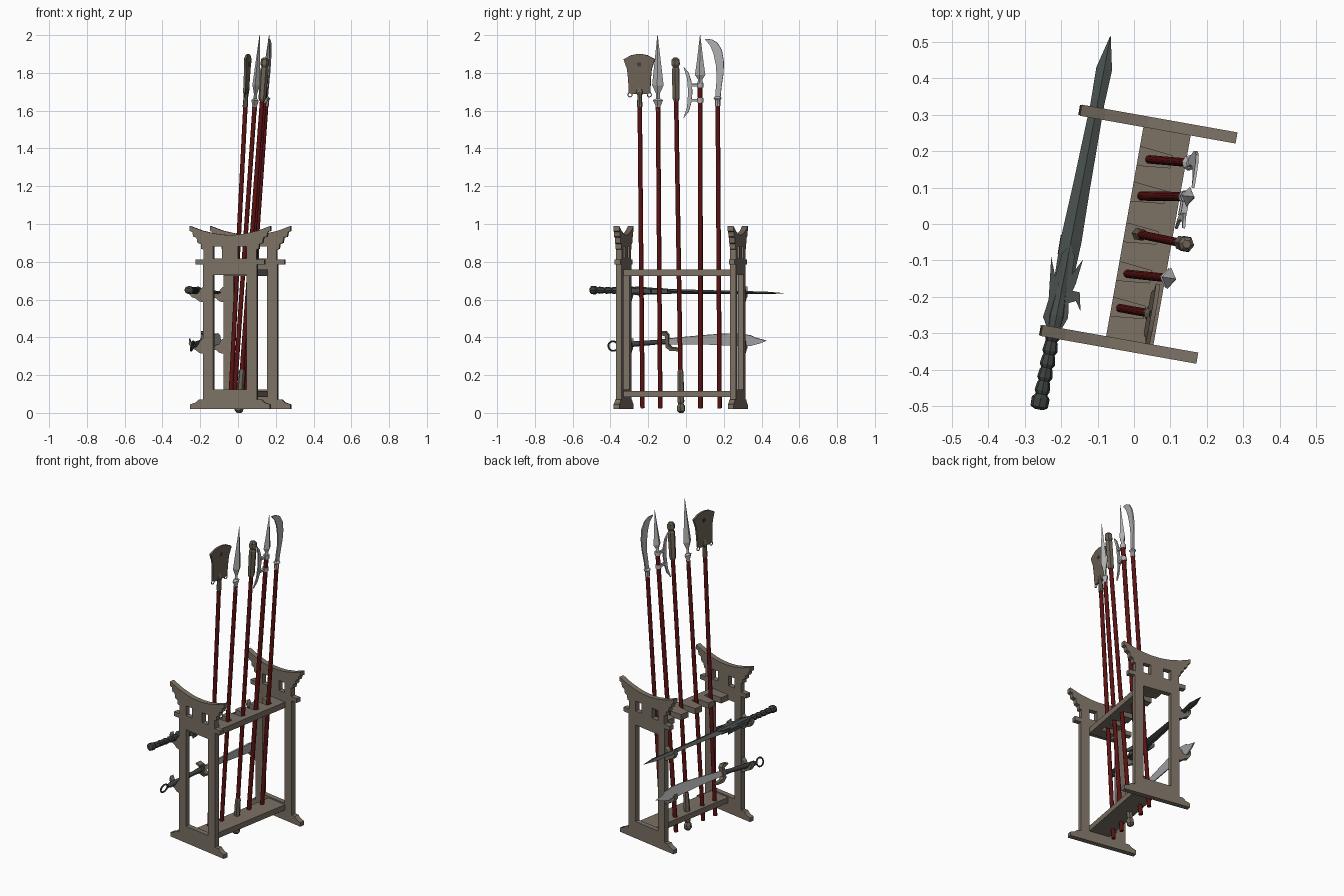
import bpy, bmesh, math
from mathutils import Matrix, Vector

if "Cube" in bpy.data.objects:
    bpy.data.objects.remove(bpy.data.objects["Cube"])


def material(name, rgb):
    m = bpy.data.materials.new(name)
    m.diffuse_color = (*rgb, 1)
    m.use_nodes = True
    m.node_tree.nodes["Principled BSDF"].inputs["Base Color"].default_value = m.diffuse_color
    return m


WOOD = material("grey brown wood", (0.2, 0.165, 0.13))
RED = material("dark red lacquer", (0.105, 0.006, 0.006))
STEEL = material("light steel", (0.45, 0.45, 0.46))
BRONZE = material("dull bronze", (0.155, 0.128, 0.095))
IRON = material("dark green iron", (0.066, 0.08, 0.077))
GRIP = material("dark grip", (0.045, 0.052, 0.05))


def basis(o, x, y, z):
    return Matrix((x, y, z)).transposed().to_4x4() if o is None else \
        Matrix.Translation(o) @ Matrix((x, y, z)).transposed().to_4x4()


# The rack is turned ten degrees: local u = depth, v = length, z = up
RACK = Matrix.Translation((0.014, -0.028, 0)) @ Matrix.Rotation(math.radians(-10.1), 4, 'Z')


def uz_plane(v):
    return RACK @ basis((0, v, 0), (1, 0, 0), (0, 0, 1), (0, -1, 0))


def add(name, mesh, M, mat, smooth=False):
    mesh.transform(M)
    mesh.materials.clear()
    mesh.materials.append(mat)
    ob = bpy.data.objects.new(name, mesh)
    bpy.context.collection.objects.link(ob)
    if smooth:
        bpy.ops.object.select_all(action='DESELECT')
        ob.select_set(True)
        bpy.context.view_layer.objects.active = ob
        bpy.ops.object.shade_smooth_by_angle(angle=math.radians(50))
    return ob


def plate(name, loops, thick, M, mat):
    """Flat shape from an outline (and optional hole outlines), extruded both ways."""
    cu = bpy.data.curves.new(name, 'CURVE')
    cu.dimensions, cu.fill_mode, cu.extrude = '2D', 'BOTH', thick / 2
    for pts in loops:
        sp = cu.splines.new('POLY')
        sp.points.add(len(pts) - 1)
        for p, c in zip(sp.points, pts):
            p.co = (c[0], c[1], 0, 1)
        sp.use_cyclic_u = True
    tmp = bpy.data.objects.new(name + "_outline", cu)
    bpy.context.collection.objects.link(tmp)
    dg = bpy.context.evaluated_depsgraph_get()
    me = bpy.data.meshes.new_from_object(tmp.evaluated_get(dg))
    bpy.data.objects.remove(tmp)
    bm = bmesh.new()
    bm.from_mesh(me)
    bmesh.ops.remove_doubles(bm, verts=bm.verts, dist=1e-5)
    bmesh.ops.recalc_face_normals(bm, faces=bm.faces)
    for f in bm.faces:
        f.smooth = False
    bm.to_mesh(me)
    bm.free()
    return add(name, me, M, mat)


def loft(name, stations, n, M, mat, smooth=False):
    """Rings (height, radius x, radius y) joined along local z."""
    bm = bmesh.new()
    rings = []
    for t, a, b in stations:
        rings.append([bm.verts.new((a * math.cos(2 * math.pi * i / n),
                                    b * math.sin(2 * math.pi * i / n), t)) for i in range(n)])
    for r, s in zip(rings, rings[1:]):
        for i in range(n):
            j = (i + 1) % n
            bm.faces.new((r[i], r[j], s[j], s[i]))
    bm.faces.new(rings[0][::-1])
    bm.faces.new(rings[-1])
    bmesh.ops.recalc_face_normals(bm, faces=bm.faces)
    me = bpy.data.meshes.new(name)
    bm.to_mesh(me)
    bm.free()
    return add(name, me, M, mat, smooth)


def ring(name, centre, R, r, M, mat):
    bpy.ops.mesh.primitive_torus_add(major_radius=R, minor_radius=r, major_segments=20, minor_segments=6)
    ob = bpy.context.object
    ob.name = name
    ob.data.materials.append(mat)
    ob.data.transform(M @ Matrix.Translation((centre[0], centre[1], 0)))
    bpy.ops.object.shade_smooth_by_angle()


def rect(x0, x1, y0, y1):
    return [(x0, y0), (x1, y0), (x1, y1), (x0, y1)]


# Gate-shaped end frames with openings, and sword hooks
half = [(0.215, 0.02), (0.215, 0.045), (0.185, 0.055), (0.17, 0.07), (0.145, 0.07), (0.145, 0.785),
        (0.185, 0.785), (0.185, 0.812), (0.142, 0.812), (0.142, 0.865), (0.155, 0.868), (0.157, 0.893),
        (0.175, 0.9), (0.18, 0.928), (0.198, 0.933), (0.203, 0.958), (0.217, 0.963), (0.217, 0.99),
        (0.15, 0.965), (0.08, 0.949), (0.03, 0.943)]
outline = half + [(-x, z) for x, z in reversed(half)]
holes = [rect(-0.09, 0.09, 0.125, 0.73), rect(-0.09, -0.042, 0.818, 0.88), rect(0.042, 0.09, 0.818, 0.88)]
hook = [(-0.145, -0.062), (-0.165, -0.058), (-0.185, -0.042), (-0.207, -0.035), (-0.222, -0.01), (-0.22, 0.02),
        (-0.208, -0.005), (-0.19, -0.016), (-0.17, -0.012), (-0.16, 0.008), (-0.145, 0.02)]
for side, v in (("front", -0.307), ("back", 0.307)):
    plate(side + "_frame", [outline] + holes, 0.031, uz_plane(v), WOOD)
    for level, z in (("upper", 0.648), ("lower", 0.375)):
        plate(f"{side}_{level}_hook", [[(x, y + z) for x, y in hook]], 0.028, uz_plane(v), WOOD)

# Leaning poles: bottom x, y at z = 0, then x, y at the shaft top z, radius
POLES = {"glaive": (0.035, 0.178, 0.15, 0.168, 1.64, 0.012), "halberd": (0.013, 0.077, 0.145, 0.075, 1.74, 0.013),
         "mace": (0.004, -0.026, 0.128, -0.052, 1.66, 0.012), "spear": (-0.025, -0.136, 0.088, -0.148, 1.62, 0.012),
         "spade": (-0.043, -0.23, 0.04, -0.245, 1.64, 0.012)}
S = (RACK.to_3x3() @ Vector((0, 1, 0))).normalized()
shaft, flat, notch_v = {}, {}, []
for name, (bx, by, tx, ty, tz, r) in POLES.items():
    o = Vector((bx, by, 0))
    a = Vector((tx - bx, ty - by, tz)) / tz
    nrm = S.cross(a).normalized()
    shaft[name] = basis(o, nrm, S, a)      # lofts: x thin, y wide, z along the pole
    flat[name] = basis(o, S, a, nrm)       # plates: x wide, y along the pole
    loft(name + "_pole", [(0.025, r, r), (tz, r, r)], 10, shaft[name], RED, True)
    notch_v.append((RACK.inverted() @ (o + a * 0.74)).y)

# Rails: notched above, plain below
rail = [(0.092, -0.295), (0.092, 0.295), (-0.04, 0.295)]
for v in sorted(notch_v, reverse=True):
    rail += [(-0.04, v + 0.026), (0.052, v + 0.017), (0.052, v - 0.017), (-0.04, v - 0.026)]
rail.append((-0.04, -0.295))
plate("upper_notched_rail", [rail], 0.036, RACK @ Matrix.Translation((0, 0, 0.742)), WOOD)
plate("lower_rail", [rect(-0.04, 0.092, -0.295, 0.295)], 0.034, RACK @ Matrix.Translation((0, 0, 0.1)), WOOD)

# Spear head: diamond section with a flared socket
loft("spear_head", [(1.6, .014, .014), (1.625, .013, .013), (1.655, .02, .028), (1.665, .009, .01), (1.69, .009, .01),
                    (1.735, .02, .031), (1.85, .012, .018), (2.0, .001, .001)], 4, shaft["spear"], STEEL)

# Halberd: spear tip, outward crescent and its two arms
loft("halberd_tip", [(1.73, .015, .015), (1.765, .012, .012), (1.79, .018, .028), (1.86, .012, .018),
                     (2.0, .001, .001)], 4, shaft["halberd"], STEEL)
plate("halberd_crescent", [[(-.088, 1.83), (-.062, 1.8), (-.047, 1.755), (-.042, 1.7), (-.047, 1.645), (-.062, 1.595),
                            (-.09, 1.56), (-.07, 1.62), (-.064, 1.7), (-.07, 1.77)]], 0.008, flat["halberd"], STEEL)
for i, z in enumerate((1.655, 1.735)):
    plate(f"halberd_arm_{i}", [rect(-.052, .014, z - .007, z + .007)], 0.016, flat["halberd"], STEEL)
    loft(f"halberd_collar_{i}", [(z - .012, .017, .017), (z + .012, .017, .017)], 10, shaft["halberd"], STEEL, True)

# Glaive: curved blade on a collar
plate("glaive_blade", [[(-.012, 1.66), (.014, 1.66), (.02, 1.72), (.032, 1.8), (.034, 1.86), (.024, 1.92), (.0, 1.96),
                        (-.03, 1.977), (-.068, 1.98), (-.038, 1.945), (-.02, 1.9), (-.008, 1.84), (-.004, 1.77),
                        (-.01, 1.71)]], 0.008, flat["glaive"], STEEL)
loft("glaive_collar", [(1.625, .014, .014), (1.655, .014, .014), (1.665, .02, .022), (1.675, .008, .016)], 8,
     shaft["glaive"], STEEL)

# Mace: six-sided head and butt
loft("mace_head", [(1.65, .014, .014), (1.665, .02, .02), (1.82, .022, .022), (1.83, .016, .016), (1.845, .024, .024),
                   (1.87, .022, .022), (1.88, .012, .012)], 6, shaft["mace"], BRONZE)
loft("mace_butt", [(0.0, .012, .012), (.012, .023, .023), (.035, .023, .023), (.048, .015, .015), (.06, .019, .019),
                   (.215, .017, .017), (.23, .013, .013)], 6, shaft["mace"], BRONZE)

# Spade: flared blade, socket, badge and hanging rings
side = [(.04, 1.688), (.058, 1.695), (.06, 1.76), (.066, 1.82), (.084, 1.872), (.045, 1.893), (.015, 1.899)]
plate("spade_blade", [side + [(-x, z) for x, z in reversed(side)]], 0.012, flat["spade"], BRONZE)
loft("spade_socket", [(1.62, .015, .015), (1.68, .012, .012), (1.7, .015, .022), (1.73, .006, .012)], 8,
     shaft["spade"], BRONZE)
plate("spade_badge", [rect(-.01, .01, 1.835, 1.855)], 0.016, flat["spade"], GRIP)
for x in (-.052, .052):
    ring("spade_ring", (x, 1.684), .011, .0025, flat["spade"], BRONZE)

# Dark greatsword lying flat on the upper hooks
sword = RACK @ Matrix.Translation((-0.18, 0, 0.642)) @ Matrix.Rotation(-0.014, 4, 'Z') @ Matrix.Rotation(-0.016, 4, 'X')
along = sword @ basis((0, 0, 0), (1, 0, 0), (0, 0, -1), (0, 1, 0))
loft("greatsword_blade", [(-.16, .026, .014), (-.05, .029, .012), (.1, .024, .01), (.33, .019, .008), (.43, .022, .007),
                          (.521, .001, .001)], 4, along, IRON)
plate("greatsword_guard", [[(-.018, -.3), (-.036, -.27), (-.03, -.22), (-.045, -.105), (-.024, -.155), (-.018, -.09),
                            (.0, -.06), (.018, -.09), (.02, -.14), (.042, -.095), (.035, -.165), (.03, -.185),
                            (.05, -.185), (.062, -.235), (.044, -.21), (.026, -.22), (.032, -.26), (.018, -.3)]],
      0.024, sword, IRON)
loft("greatsword_core", [(-.3, .02, .018), (-.26, .024, .024), (-.2, .018, .018), (-.1, .01, .015)], 8, along, IRON)
grip = [(-.522, .012, .012), (-.515, .024, .022), (-.49, .025, .022), (-.48, .016, .015)]
for i in range(5):
    t = -.47 + i * .037
    grip += [(t, .021, .019), (t + .022, .018, .016), (t + .027, .015, .014)]
loft("greatsword_grip", grip, 8, along, GRIP)

# Curved sabre standing edge-down on the lower hooks
sabre = RACK @ basis((-0.183, 0, 0), (0, 1, 0), (0, 0, 1), (1, 0, 0)) @ Matrix.Translation((0, .38, 0)) \
    @ Matrix.Rotation(0.25, 4, 'X') @ Matrix.Translation((0, -.38, 0))
plate("sabre_blade", [[(-.1, .363), (-.1, .394), (0, .404), (.1, .413), (.2, .421), (.29, .422), (.35, .41), (.365, .4),
                       (.43, .382), (.39, .367), (.34, .354), (.25, .356), (.1, .362)]], 0.008, sabre, STEEL)
plate("sabre_guard", [[(-.145, .43), (-.11, .432), (-.095, .415), (-.095, .36), (-.08, .345), (-.04, .34), (-.04, .328),
                       (-.09, .33), (-.113, .35), (-.113, .41), (-.145, .42)]], 0.032, sabre, BRONZE)
hilt = sabre @ basis((-.1, .379, 0), (0, 0, 1), (0, 1, 0), (-1, -.08, 0))
loft("sabre_grip", [(0, .014, .014), (.03, .016, .016), (.06, .013, .013), (.25, .015, .016), (.27, .01, .01)], 8,
     hilt, GRIP, True)
ring("sabre_ring", (-.397, .353), .026, .005, sabre, GRIP)
